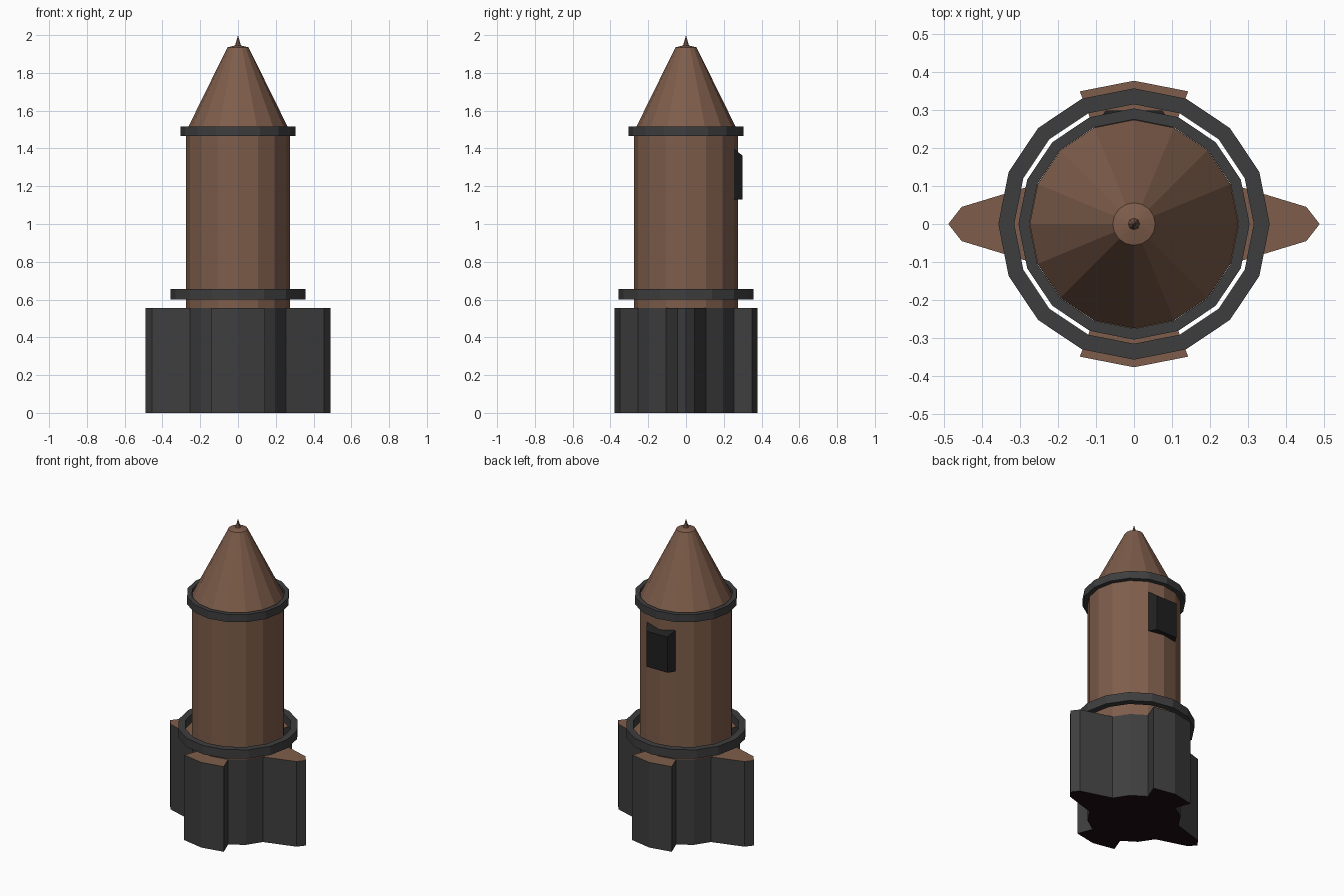
import bpy, bmesh
from math import cos, sin, pi

if "Cube" in bpy.data.objects:
    bpy.data.objects.remove(bpy.data.objects["Cube"])

SIDES = 16


def material(name, r, g, b):
    m = bpy.data.materials.new(name)
    m.diffuse_color = (r, g, b, 1)
    m.use_nodes = True
    m.node_tree.nodes["Principled BSDF"].inputs["Base Color"].default_value = m.diffuse_color
    return m


brown = material("brown", 0.21, 0.11, 0.07)
dark = material("dark_grey", 0.048, 0.048, 0.048)
black = material("black", 0.014, 0.014, 0.014)
underside = material("underside", 0.012, 0.004, 0.007)


def finish(name, bm, *mats):
    bmesh.ops.recalc_face_normals(bm, faces=bm.faces)
    mesh = bpy.data.meshes.new(name)
    bm.to_mesh(mesh)
    bm.free()
    ob = bpy.data.objects.new(name, mesh)
    bpy.context.collection.objects.link(ob)
    for m in mats:
        mesh.materials.append(m)
    return ob


def lathe(name, profile, mat, sides=SIDES, closed=False):
    """Spin (radius, z) points round the z axis; radius 0 becomes a tip."""
    bm = bmesh.new()
    rows = []
    for r, z in profile:
        n = sides if r > 0 else 1
        rows.append([bm.verts.new((r * cos(2 * pi * i / sides), r * sin(2 * pi * i / sides), z))
                     for i in range(n)])
    pairs = list(zip(rows, rows[1:]))
    if closed:
        pairs.append((rows[-1], rows[0]))
    for a, b in pairs:
        for i in range(sides):
            j = (i + 1) % sides
            quad = [a[i % len(a)], a[j % len(a)], b[j % len(b)], b[i % len(b)]]
            bm.faces.new(list(dict.fromkeys(quad)))
    return finish(name, bm, mat)


def loft(name, bottom, top, *mats):
    """Join two matching outlines with side faces and caps."""
    bm = bmesh.new()
    a = [bm.verts.new(p) for p in bottom]
    b = [bm.verts.new(p) for p in top]
    n = len(a)
    for i in range(n):
        j = (i + 1) % n
        bm.faces.new((a[i], a[j], b[j], b[i]))
    caps = bm.faces.new(a[::-1]), bm.faces.new(b)
    if len(mats) > 1:
        caps[0].material_index = 1
        caps[1].material_index = 2
    return finish(name, bm, *mats)


# Finned base: one quarter outline, mirrored into four
quarter = [(0.49, 0), (0.455, 0.045), (0.254, 0.106), (0.195, 0.195),
           (0.106, 0.254), (0.143, 0.35), (0, 0.378)]
half = quarter + [(-x, y) for x, y in quarter[-2::-1]]
outline = half + [(x, -y) for x, y in half[-2:0:-1]]
loft("finned_base", [(x, y, 0) for x, y in outline], [(x, y, 0.555) for x, y in outline],
     dark, underside, brown)

# Body, cone roof and spike
lathe("body", [(0.275, 0.555), (0.275, 1.49)], brown)
lathe("cone_roof", [(0.275, 1.49), (0.056, 1.935), (0.016, 1.945), (0, 1.945)], brown)
lathe("spike", [(0.016, 1.943), (0, 2.0)], brown, sides=8)

# Open collar rings
for name, outer, inner, z0, z1 in (("lower_ring", 0.358, 0.316, 0.60, 0.657),
                                   ("upper_ring", 0.305, 0.276, 1.465, 1.515)):
    lathe(name, [(inner, z0), (outer, z0), (outer, z1), (inner, z1)], dark, closed=True)

# Window hatch on the back, with sloped top and sides
loft("window_hatch",
     [(-0.103, 0.254, 1.13), (0.103, 0.254, 1.13), (0.103, 0.254, 1.397), (-0.103, 0.254, 1.397)],
     [(-0.075, 0.30, 1.13), (0.075, 0.30, 1.13), (0.075, 0.30, 1.362), (-0.075, 0.30, 1.362)],
     black)
